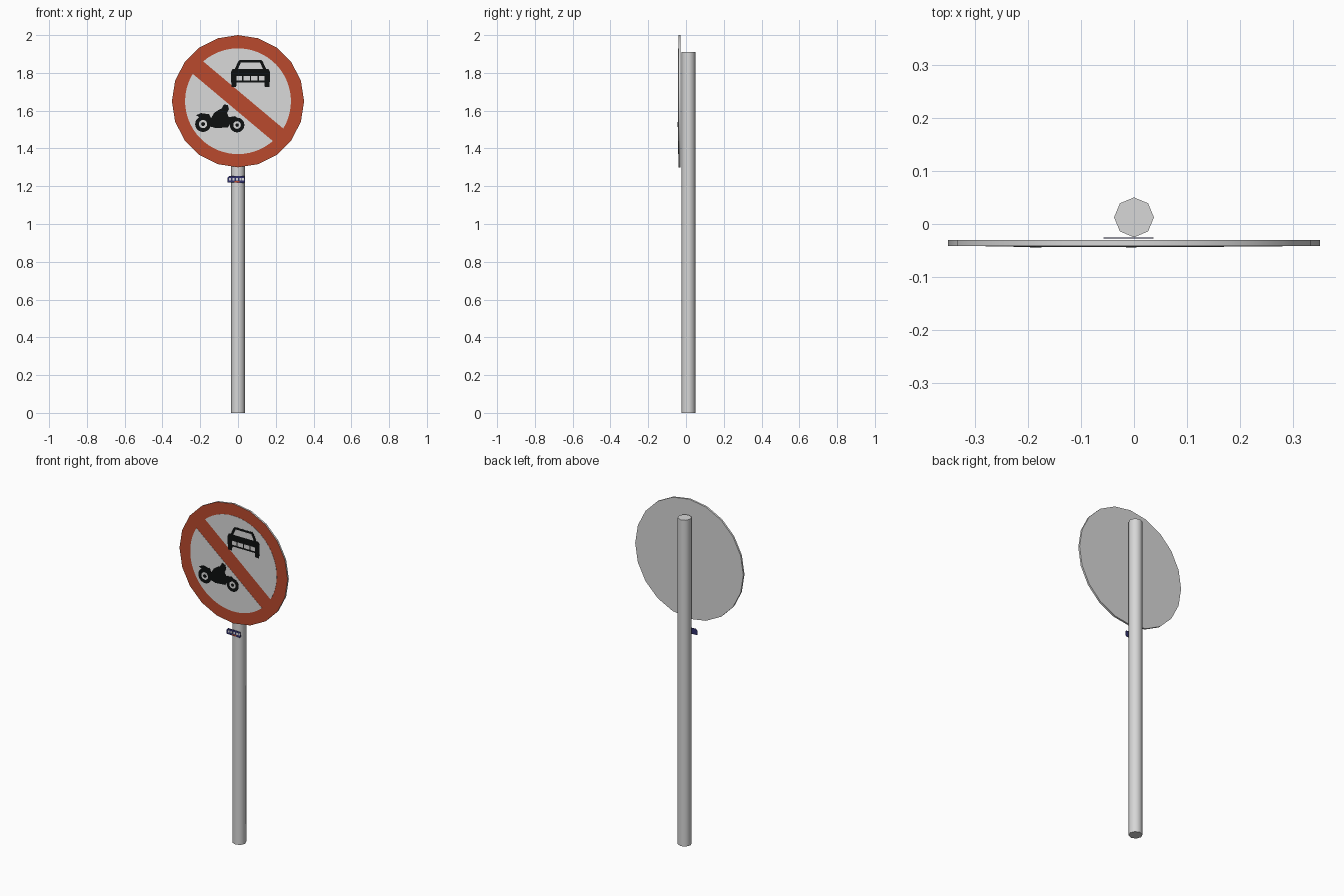
import bpy, bmesh, math

if "Cube" in bpy.data.objects:
    bpy.data.objects.remove(bpy.data.objects["Cube"])

CZ = 1.65            # height of the sign centre
R = 0.35             # sign radius


def material(name, rgb):
    m = bpy.data.materials.new(name)
    m.diffuse_color = (*rgb, 1)
    m.use_nodes = True
    m.node_tree.nodes["Principled BSDF"].inputs["Base Color"].default_value = m.diffuse_color
    return m


GREY = material("galvanised grey", (0.68, 0.68, 0.68))
WHITE = material("sign white", (0.70, 0.70, 0.70))
RED = material("sign red", (0.49, 0.067, 0.026))
BLACK = material("symbol black", (0.004, 0.005, 0.005))
BLUE = material("sticker blue", (0.03, 0.03, 0.15))


def prism(bm, pts, y_front, y_back):
    """Extrude an x-z outline from y_front back to y_back."""
    face = bm.faces.new([bm.verts.new((x, y_front, z)) for x, z in pts])
    ext = bmesh.ops.extrude_face_region(bm, geom=[face], use_keep_orig=True)
    moved = [v for v in ext["geom"] if isinstance(v, bmesh.types.BMVert)]
    bmesh.ops.translate(bm, verts=moved, vec=(0, y_back - y_front, 0))


def plate(name, outlines, y_front, y_back, mat, cz=CZ):
    bm = bmesh.new()
    for pts in outlines:
        prism(bm, [(x, z + cz) for x, z in pts], y_front, y_back)
    bmesh.ops.recalc_face_normals(bm, faces=bm.faces)
    me = bpy.data.meshes.new(name)
    bm.to_mesh(me)
    bm.free()
    me.materials.append(mat)
    ob = bpy.data.objects.new(name, me)
    bpy.context.collection.objects.link(ob)
    return ob


def circle(cx, cz, r, n):
    return [(cx + r * math.cos(2 * math.pi * i / n),
             cz + r * math.sin(2 * math.pi * i / n)) for i in range(n)]


def rect(x0, x1, z0, z1):
    return [(x0, z0), (x1, z0), (x1, z1), (x0, z1)]


def mirrored(half, cx):
    """Full outline from its right half, mirrored about x = cx."""
    return ([(cx + x, z) for x, z in half] +
            [(cx - x, z) for x, z in reversed(half)])


def smooth(ob, angle):
    bpy.ops.object.select_all(action='DESELECT')
    ob.select_set(True)
    bpy.context.view_layer.objects.active = ob
    bpy.ops.object.shade_smooth_by_angle(angle=math.radians(angle))


# Pole: eight sides with corners on the axes
bpy.ops.mesh.primitive_cylinder_add(vertices=8, radius=0.0375, depth=1.91,
                                    location=(0, 0.0125, 0.955))
pole = bpy.context.object
pole.name = "pole"
pole.data.materials.append(GREY)
smooth(pole, 50)

# Sign disc: grey back and rim, red front
disc = plate("sign_disc", [circle(0, 0, R, 20)], -0.041, -0.030, GREY)
disc.data.materials.append(RED)
for p in disc.data.polygons:
    if p.normal.y < -0.9:
        p.material_index = 1
smooth(disc, 30)

# White fields: circle segments either side of the diagonal red bar
tilt, inner, half_bar = math.radians(50), 0.28, 0.043
spread = math.acos(half_bar / inner)
segments = []
for side in (0, math.pi):
    mid = tilt + side
    segments.append([(inner * math.cos(mid + spread * t / 14),
                      inner * math.sin(mid + spread * t / 14))
                     for t in range(-14, 15)])
plate("white_fields", segments, -0.042, -0.0405, WHITE)

# Car symbol, seen from the front
CX = 0.066
car = [(0.058, 0.217), (0.066, 0.208), (0.083, 0.170), (0.095, 0.170),
       (0.103, 0.155), (0.103, 0.115), (0.100, 0.075), (0.076, 0.075),
       (0.073, 0.100)]
plate("car_symbol", [mirrored(car, CX)], -0.043, -0.0415, BLACK)
openings = [mirrored([(0.051, 0.205), (0.066, 0.170)], CX)]
for a, b in ((-0.075, -0.045), (-0.038, -0.003), (0.003, 0.038), (0.045, 0.075)):
    openings.append(rect(CX + a, CX + b, 0.110, 0.133))
plate("car_openings", openings, -0.0436, -0.0425, WHITE)

# Motorcycle symbol: wheels, body with handlebar, white hubs
wheels = [(-0.185, -0.121, 0.042), (-0.005, -0.126, 0.039)]
body = [(-.222, -.074), (-.196, -.063), (-.153, -.069), (-.143, -.090),
        (-.127, -.063), (-.106, -.048), (-.085, -.037), (-.074, -.016),
        (-.053, -.021), (-.048, -.042), (-.058, -.063), (-.048, -.085),
        (-.016, -.079), (.026, -.106), (.010, -.111), (-.032, -.101),
        (-.053, -.138), (-.116, -.143), (-.153, -.132), (-.169, -.106)]
plate("motorcycle_body", [body], -0.0432, -0.0415, BLACK)
plate("motorcycle_wheels", [circle(x, z, r, 20) for x, z, r in wheels],
      -0.0430, -0.0415, BLACK)
plate("motorcycle_hubs", [circle(x, z, r * 0.52, 16) for x, z, r in wheels],
      -0.0436, -0.0425, WHITE)
plate("motorcycle_axles", [circle(x, z, r * 0.25, 10) for x, z, r in wheels],
      -0.0440, -0.0430, BLACK)

# Small sticker on the pole with plain patches
ST = 1.236
plate("sticker", [[(-.055, -.016), (.030, -.019), (.037, -.010), (.034, .017),
                   (-.046, .019), (-.057, .006)]], -0.0270, -0.0258, BLUE, ST)
plate("sticker_light_patches",
      [rect(x, x + 0.011, -0.005, 0.007) for x in (-.047, -.029, -.011, .007, .021)],
      -0.0276, -0.0265, WHITE, ST)
plate("sticker_red_patch", [rect(-0.018, 0.008, -0.015, -0.009)],
      -0.0276, -0.0265, RED, ST)
